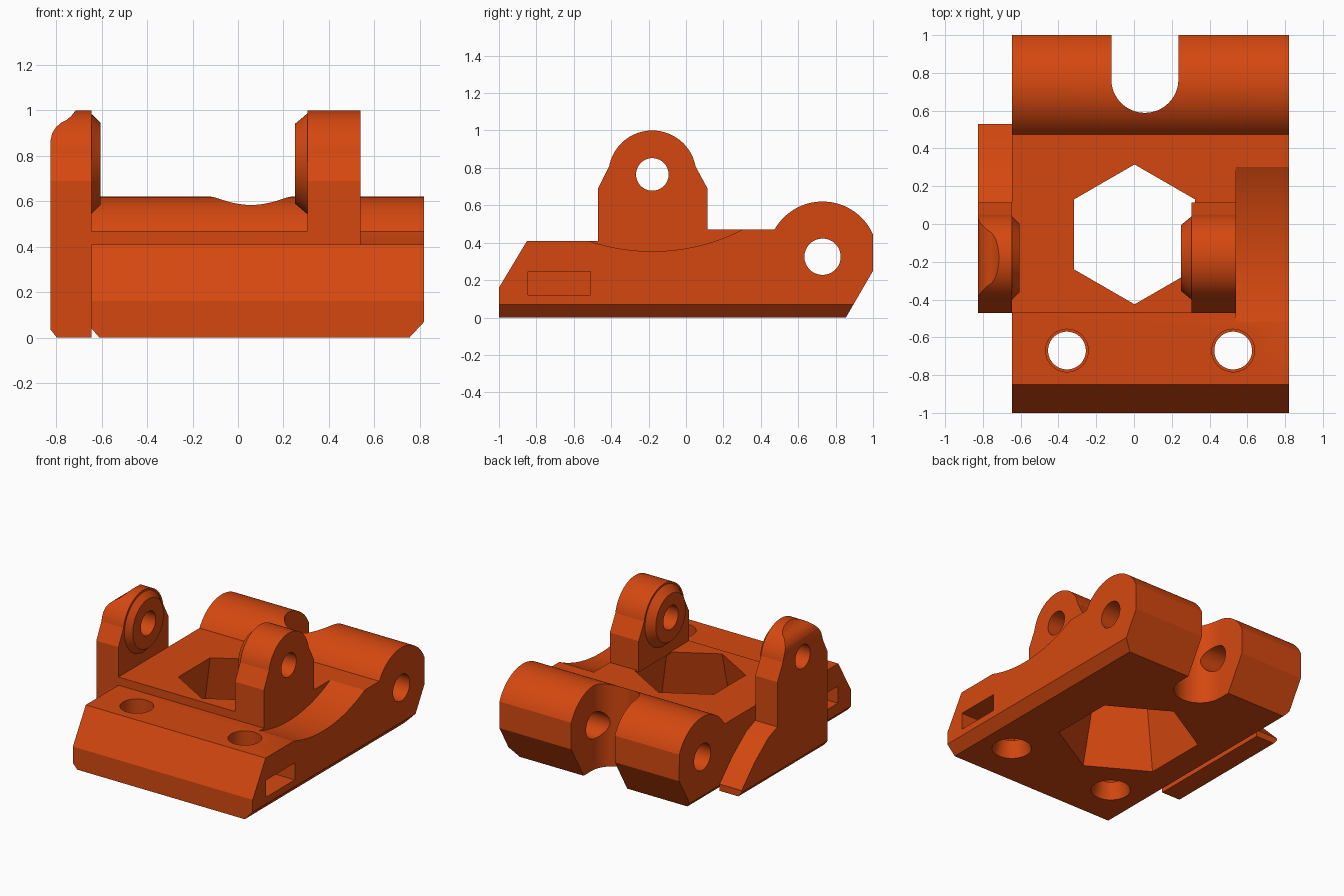
import bpy, bmesh, math
from mathutils import Vector, Matrix

if "Cube" in bpy.data.objects:
    bpy.data.objects.remove(bpy.data.objects["Cube"])

orange = bpy.data.materials.new("orange plastic")
orange.diffuse_color = (0.66, 0.064, 0.005, 1)
orange.use_nodes = True
orange.node_tree.nodes["Principled BSDF"].inputs["Base Color"].default_value = orange.diffuse_color


def finish(name, bm):
    bmesh.ops.recalc_face_normals(bm, faces=bm.faces)
    me = bpy.data.meshes.new(name)
    bm.to_mesh(me)
    bm.free()
    me.materials.append(orange)
    ob = bpy.data.objects.new(name, me)
    bpy.context.collection.objects.link(ob)
    return ob


def prism(name, pts, axis, lo, hi):
    """Extrude a profile: axis x takes (y,z), y takes (x,z), z takes (x,y)."""
    place = {"x": lambda p, t: (t, p[0], p[1]),
             "y": lambda p, t: (p[0], t, p[1]),
             "z": lambda p, t: (p[0], p[1], t)}[axis]
    bm = bmesh.new()
    f = bm.faces.new([bm.verts.new(place(p, lo)) for p in pts])
    out = bmesh.ops.extrude_face_region(bm, geom=[f])
    step = Vector(place((0, 0), hi - lo))
    bmesh.ops.translate(bm, vec=step, verts=[v for v in out["geom"] if isinstance(v, bmesh.types.BMVert)])
    return finish(name, bm)


def cone(name, start, end, r1, r2, sides=64, spin=0.0):
    a, b = Vector(start), Vector(end)
    d = b - a
    m = Matrix.Translation((a + b) / 2) @ d.to_track_quat("Z", "Y").to_matrix().to_4x4()
    bm = bmesh.new()
    bmesh.ops.create_cone(bm, cap_ends=True, segments=sides, radius1=r1, radius2=r2,
                          depth=d.length, matrix=m @ Matrix.Rotation(spin, 4, "Z"))
    return finish(name, bm)


def box(name, lo, hi):
    return prism(name, [(lo[0], lo[1]), (hi[0], lo[1]), (hi[0], hi[1]), (lo[0], hi[1])], "z", lo[2], hi[2])


def combine(ob, tool, op="DIFFERENCE"):
    bpy.context.view_layer.objects.active = ob
    mod = ob.modifiers.new(op, "BOOLEAN")
    mod.operation, mod.solver, mod.object = op, "EXACT", tool
    bpy.ops.object.modifier_apply(modifier=mod.name)
    bpy.data.objects.remove(tool)


def arc(cx, cy, r, a0, a1, n):
    return [(cx + r * math.cos(math.radians(a0 + (a1 - a0) * i / n)),
             cy + r * math.sin(math.radians(a0 + (a1 - a0) * i / n))) for i in range(n + 1)]


# Base plate with rear hinge barrel
profile = [(-1, 0), (-1, .16), (-.85, .41), (-.47, .41), (-.47, .47)]
profile += arc(.73, .325, .295, 150.5, 24, 40) + [(1, .25), (.855, 0)]
base = prism("base_plate", profile, "x", -.645, .82)

# Chamfered lower side edges
combine(base, prism("cut", [(.755, 0), (.82, .07), (.9, .07), (.9, -.1), (.755, -.1)], "y", -1.2, 1.2))
combine(base, prism("cut", [(-.61, 0), (-.645, .04), (-.75, .04), (-.75, -.1), (-.61, -.1)], "y", -1.2, 1.2))

# Curved relief beside the right lug
combine(base, cone("cut", (.54, -.18, 1.414), (1, -.18, 1.414), 1.06, 1.06, 256))

# Tapered hexagonal opening
combine(base, cone("cut", (.003, -.055, -.0012), (.003, -.055, .4712), .48, .37, 6, 0))

# Hinge pin bore and rounded notch
combine(base, cone("cut", (-1, .73, .325), (1, .73, .325), .097, .097))
notch = [(.235, 1.2)] + arc(.0575, .766, .1775, 0, -180, 32) + [(-.12, 1.2)]
combine(base, prism("cut", notch, "z", -.2, .9))

# Screw holes with flared ends, and nut slots from each side
for x, outer in ((-.355, -.75), (.525, .9)):
    combine(base, cone("cut", (x, -.67, -.1), (x, -.67, .6), .1, .1))
    combine(base, cone("cut", (x, -.67, -.01), (x, -.67, .12), .137, .1))
    combine(base, cone("cut", (x, -.67, .245), (x, -.67, .42), .113, .113))
    inner = x + math.copysign(.17, x - outer)
    combine(base, box("cut", (min(inner, outer), -.845, .12), (max(inner, outer), -.51, .245)))

# Lug outline shared by both sides
head = [(.115, .69), (.05, .81)] + arc(-.18, .765, .235, 11, 169, 40) + [(-.41, .81), (-.47, .69)]

# Right lug with chamfered boss
right = prism("right_lug", [(-.47, .46), (.115, .46)] + head, "x", .305, .54)
combine(right, cone("boss", (.32, -.18, .765), (.25, -.18, .765), .234, .175), "UNION")

# Left lug with stepped foot
foot = [(-.47, 0), (.53, 0), (.53, .05), (.38, .2), (.22, .32), (.115, .36)]
left = prism("left_lug", foot + head, "x", -.825, -.645)
silhouette = [(-.79, -.01), (-.825, .035), (-.825, .87), (-.818, .9), (-.802, .925), (-.78, .945),
              (-.752, .96), (-.735, .975), (-.715, 1.0), (-.715, 1.1), (-.6, 1.1), (-.6, -.01)]
combine(left, prism("trim", silhouette, "y", -.8, .8), "INTERSECT")
combine(left, cone("boss", (-.66, -.18, .765), (-.605, -.18, .765), .234, .18), "UNION")

# Pin bores through the lugs
for lug in (right, left):
    combine(lug, cone("cut", (-1, -.18, .765), (1, -.18, .765), .087, .087))

# Smooth curved walls, crisp edges
for ob in (base, right, left):
    bpy.ops.object.select_all(action="DESELECT")
    ob.select_set(True)
    bpy.context.view_layer.objects.active = ob
    bpy.ops.object.shade_smooth_by_angle(angle=math.radians(20))
